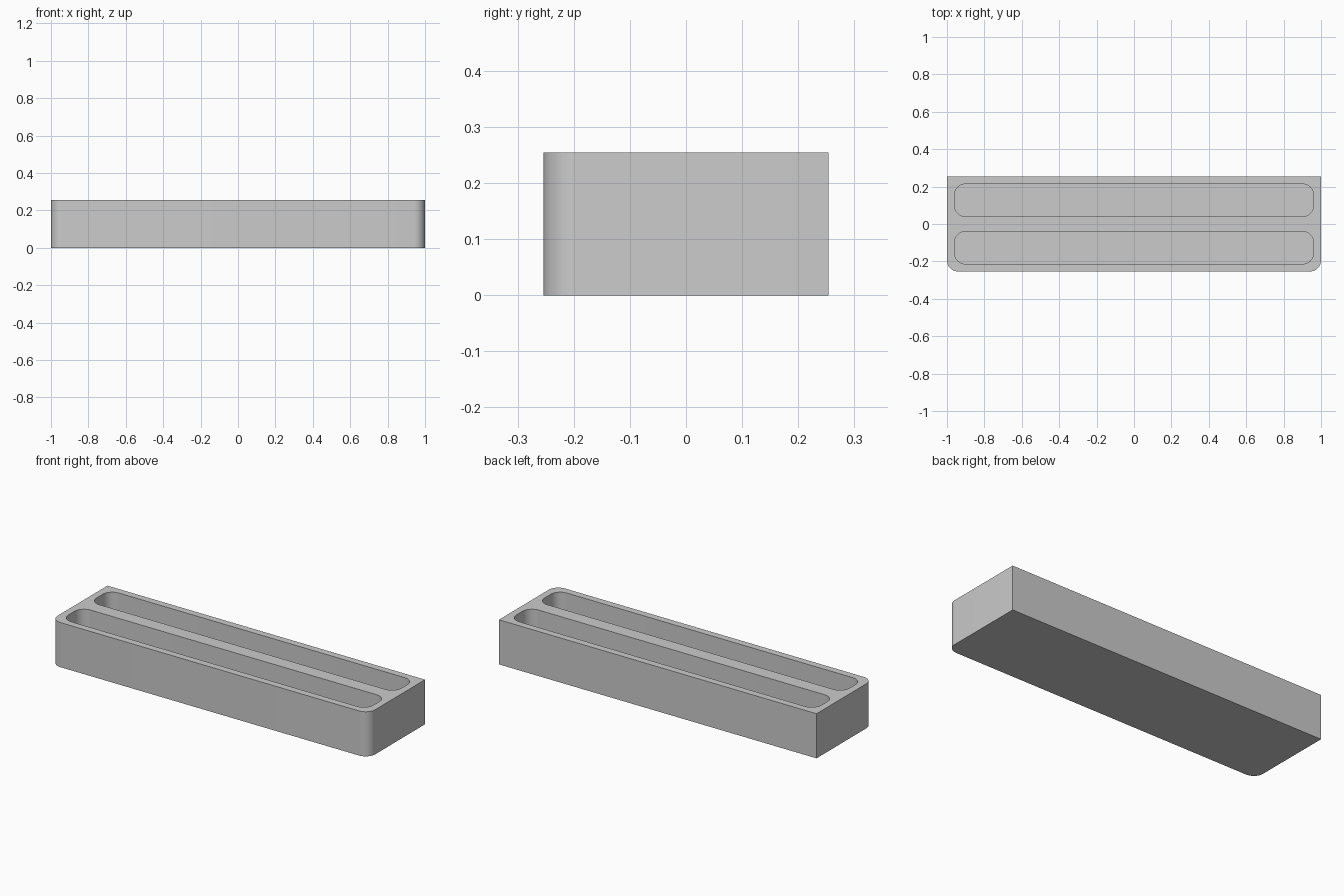
import bpy
import bmesh
from math import radians

old = bpy.data.objects.get("Cube")
if old:
    bpy.data.objects.remove(old)

LENGTH, DEPTH, HEIGHT = 2.0, 0.508, 0.254
RADIUS, FLOOR = 0.06, 0.04

grey = bpy.data.materials.new("light grey")
grey.use_nodes = True
grey.diffuse_color = (0.6, 0.6, 0.6, 1)
grey.node_tree.nodes["Principled BSDF"].inputs["Base Color"].default_value = grey.diffuse_color


def block(name, size, y, z_low, z_high, rounded):
    """Box whose vertical edges are rounded where rounded(edge midpoint) holds."""
    bm = bmesh.new()
    bmesh.ops.create_cube(bm, size=1)
    for v in bm.verts:
        v.co.x *= size[0]
        v.co.y *= size[1]
        v.co.z = z_high if v.co.z > 0 else z_low
    edges = [e for e in bm.edges
             if abs(e.verts[0].co.z - e.verts[1].co.z) > 0.01
             and rounded((e.verts[0].co + e.verts[1].co) / 2)]
    bmesh.ops.bevel(bm, geom=edges, offset=RADIUS, segments=10,
                    profile=0.5, affect='EDGES')
    mesh = bpy.data.meshes.new(name)
    bm.to_mesh(mesh)
    bm.free()
    mesh.materials.append(grey)
    obj = bpy.data.objects.new(name, mesh)
    obj.location.y = y
    bpy.context.collection.objects.link(obj)
    return obj


# Tray body: only the two front corners are rounded
tray = block("tray_body", (LENGTH, DEPTH), 0, 0, HEIGHT, lambda p: p.y < 0)

# Two long pockets, open at the top
for side, y in (("front", -0.127), ("back", 0.127)):
    cutter = block(side + "_pocket_cutter", (1.92, 0.174), y,
                   FLOOR, HEIGHT + 0.1, lambda p: True)
    cutter.hide_render = True
    cutter.hide_set(True)
    cut = tray.modifiers.new(side + "_pocket", 'BOOLEAN')
    cut.operation = 'DIFFERENCE'
    cut.solver = 'EXACT'
    cut.object = cutter

# Apply the cuts and remove the cutters
bpy.context.view_layer.objects.active = tray
tray.select_set(True)
for modifier in list(tray.modifiers):
    cutter = modifier.object
    bpy.ops.object.modifier_apply(modifier=modifier.name)
    bpy.data.objects.remove(cutter)

bpy.ops.object.shade_smooth_by_angle(angle=radians(30))
